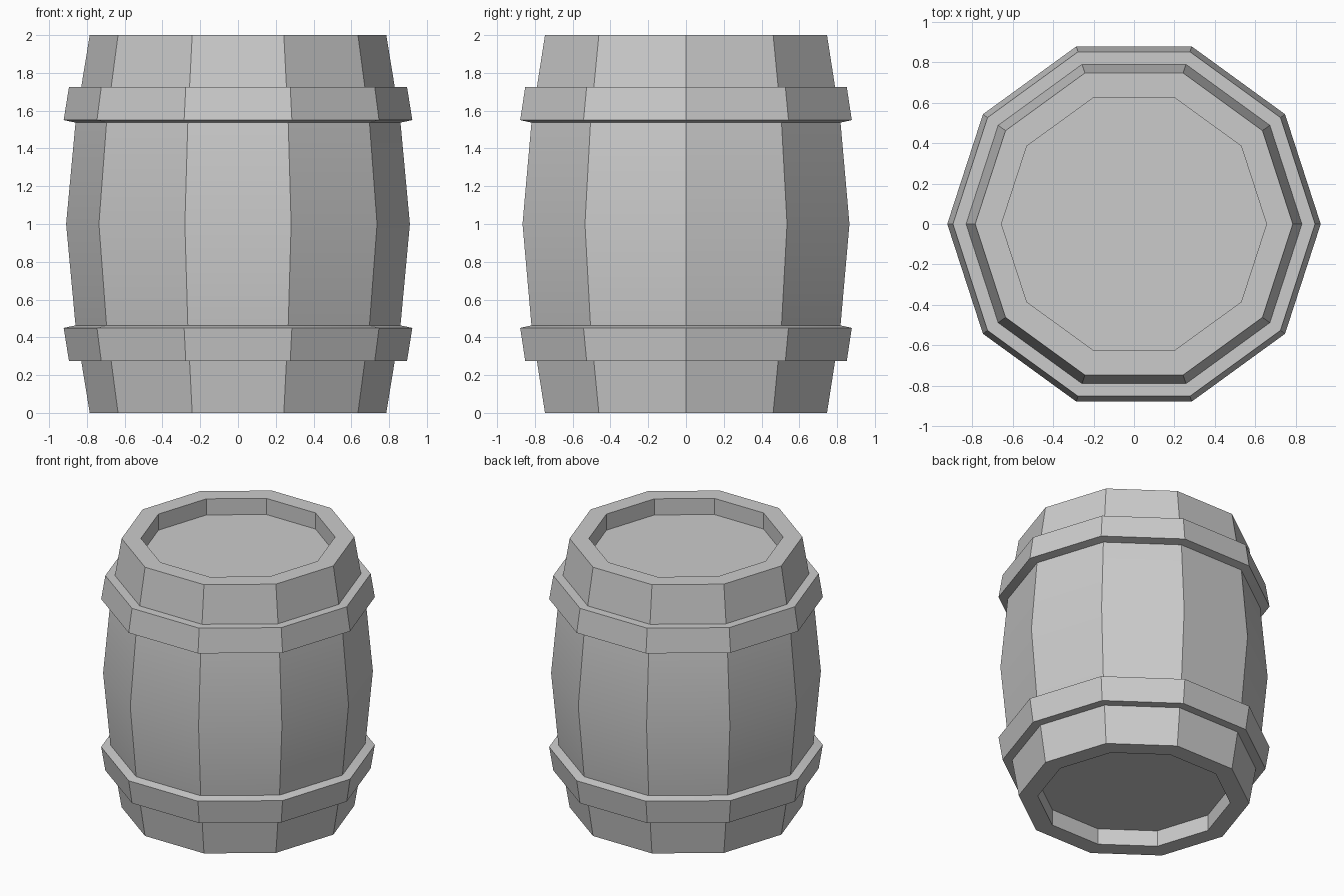
import bpy, bmesh, math

if "Cube" in bpy.data.objects:
    bpy.data.objects.remove(bpy.data.objects["Cube"])

SIDES = 10


def lathe(name, profile, closed=False):
    """Revolve (radius, z) points into a ten-sided solid; open profiles get end caps."""
    bm = bmesh.new()
    rings = []
    for r, z in profile:
        rings.append([bm.verts.new((r * math.cos(math.tau * i / SIDES),
                                    r * math.sin(math.tau * i / SIDES), z))
                      for i in range(SIDES)])
    pairs = list(zip(rings, rings[1:]))
    if closed:
        pairs.append((rings[-1], rings[0]))
    else:
        bm.faces.new(rings[0])
        bm.faces.new(rings[-1])
    for a, b in pairs:
        for i in range(SIDES):
            j = (i + 1) % SIDES
            bm.faces.new((a[i], a[j], b[j], b[i]))
    bmesh.ops.recalc_face_normals(bm, faces=bm.faces)
    mesh = bpy.data.meshes.new(name)
    bm.to_mesh(mesh)
    bm.free()
    obj = bpy.data.objects.new(name, mesh)
    bpy.context.collection.objects.link(obj)
    bpy.ops.object.select_all(action='DESELECT')
    obj.select_set(True)
    bpy.context.view_layer.objects.active = obj
    bpy.ops.object.shade_smooth_by_angle(angle=math.radians(30))
    return obj


def flip(profile):
    return [(r, 2 - z) for r, z in reversed(profile)]


# Bulging body with a recessed lid at each end
upper = [(0.86, 1.54), (0.83, 1.725), (0.785, 2.0), (0.655, 2.0), (0.655, 1.88)]
lathe("barrel_body", flip(upper) + [(0.91, 1.0)] + upper)

# Hoops, mirrored about the middle
hoop = [(0.86, 1.537), (0.923, 1.55), (0.895, 1.725), (0.83, 1.725)]
lathe("upper_hoop", hoop, closed=True)
lathe("lower_hoop", flip(hoop), closed=True)
